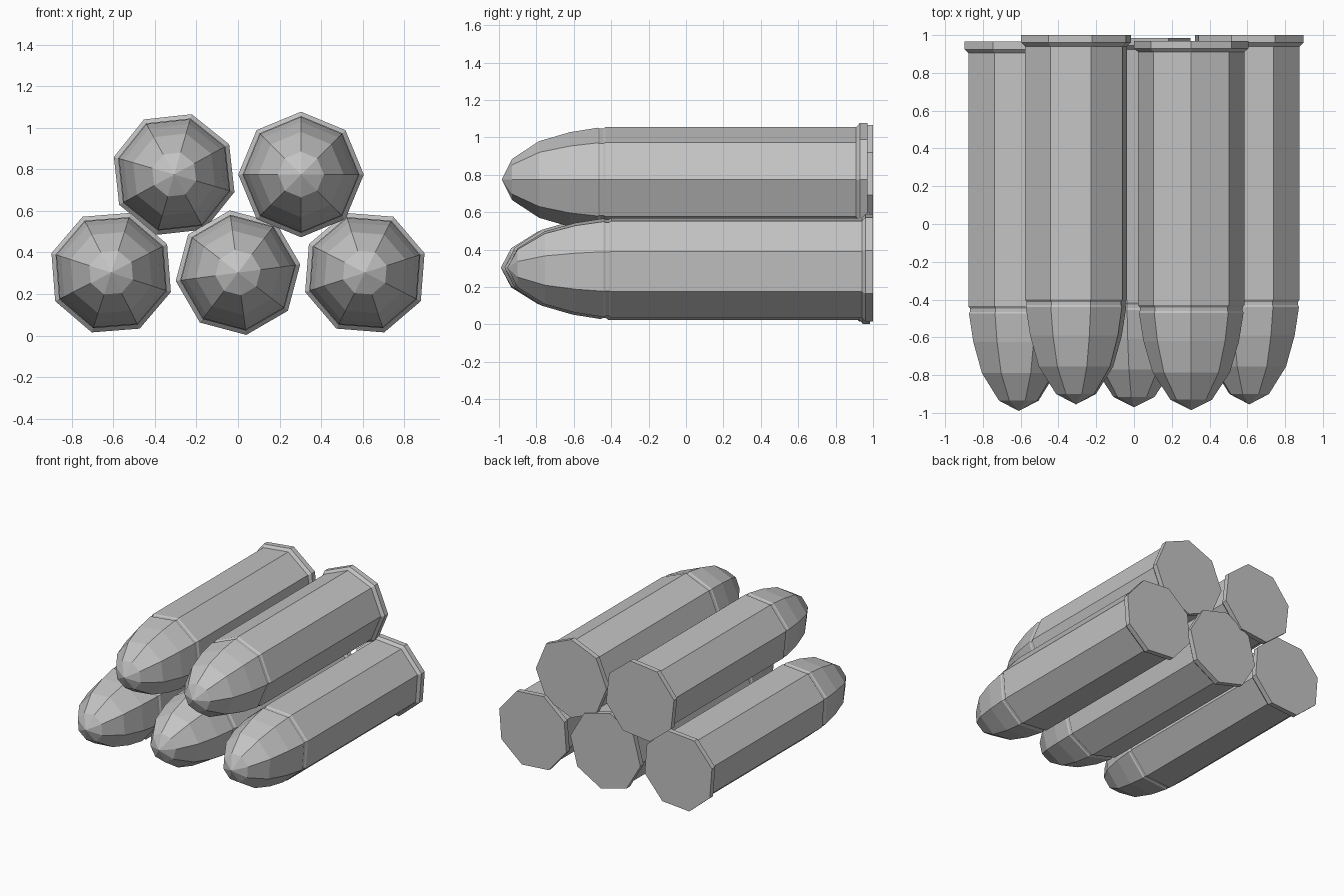
import bpy
import bmesh
from math import cos, sin, radians, tau

default_cube = bpy.data.objects.get("Cube")
if default_cube:
    bpy.data.objects.remove(default_cube, do_unlink=True)

SIDES = 8

# Single plain grey for everything
grey = bpy.data.materials.new("plain grey")
grey.use_nodes = True
colour = (0.55, 0.55, 0.55, 1)
grey.diffuse_color = colour
grey.node_tree.nodes["Principled BSDF"].inputs["Base Color"].default_value = colour

# Lengthwise profile: (distance from the rear, radius)
PROFILE = [
    (0.0, 0.302), (0.04, 0.302), (0.06, 0.281),      # rim and its chamfer
    (1.40, 0.281), (1.412, 0.272), (1.43, 0.272),    # case and mouth groove
    (1.44, 0.277), (1.59, 0.253), (1.755, 0.205),    # rounded nose
    (1.90, 0.11),
]
TIP = 1.955


def make_cartridge(name, x, z, rear, turn):
    """Faceted cartridge lying along y with its nose towards -y."""
    bm = bmesh.new()
    angles = [radians(turn) + tau * i / SIDES for i in range(SIDES)]
    rings = [[bm.verts.new((r * cos(a), -d, r * sin(a))) for a in angles]
             for d, r in PROFILE]
    bm.faces.new(rings[0])
    for a, b in zip(rings, rings[1:]):
        for i in range(SIDES):
            j = (i + 1) % SIDES
            bm.faces.new((a[i], a[j], b[j], b[i]))
    tip = bm.verts.new((0, -TIP, 0))
    for i in range(SIDES):
        bm.faces.new((rings[-1][i], rings[-1][(i + 1) % SIDES], tip))
    bmesh.ops.recalc_face_normals(bm, faces=bm.faces)
    mesh = bpy.data.meshes.new(name)
    bm.to_mesh(mesh)
    bm.free()
    mesh.materials.append(grey)
    obj = bpy.data.objects.new(name, mesh)
    obj.location = (x, rear, z)
    bpy.context.collection.objects.link(obj)


# Stack: three below, two resting on top, each turned a little differently
LOW, HIGH = 0.303, 0.775
make_cartridge("lower_right_cartridge", -0.61, LOW, 0.965, 27)
make_cartridge("lower_middle_cartridge", 0.0, LOW, 0.985, 7.6)
make_cartridge("lower_left_cartridge", 0.61, LOW, 1.0, 18)
make_cartridge("upper_right_cartridge", -0.307, HIGH, 1.0, 28.8)
make_cartridge("upper_left_cartridge", 0.303, HIGH, 0.97, 0)
